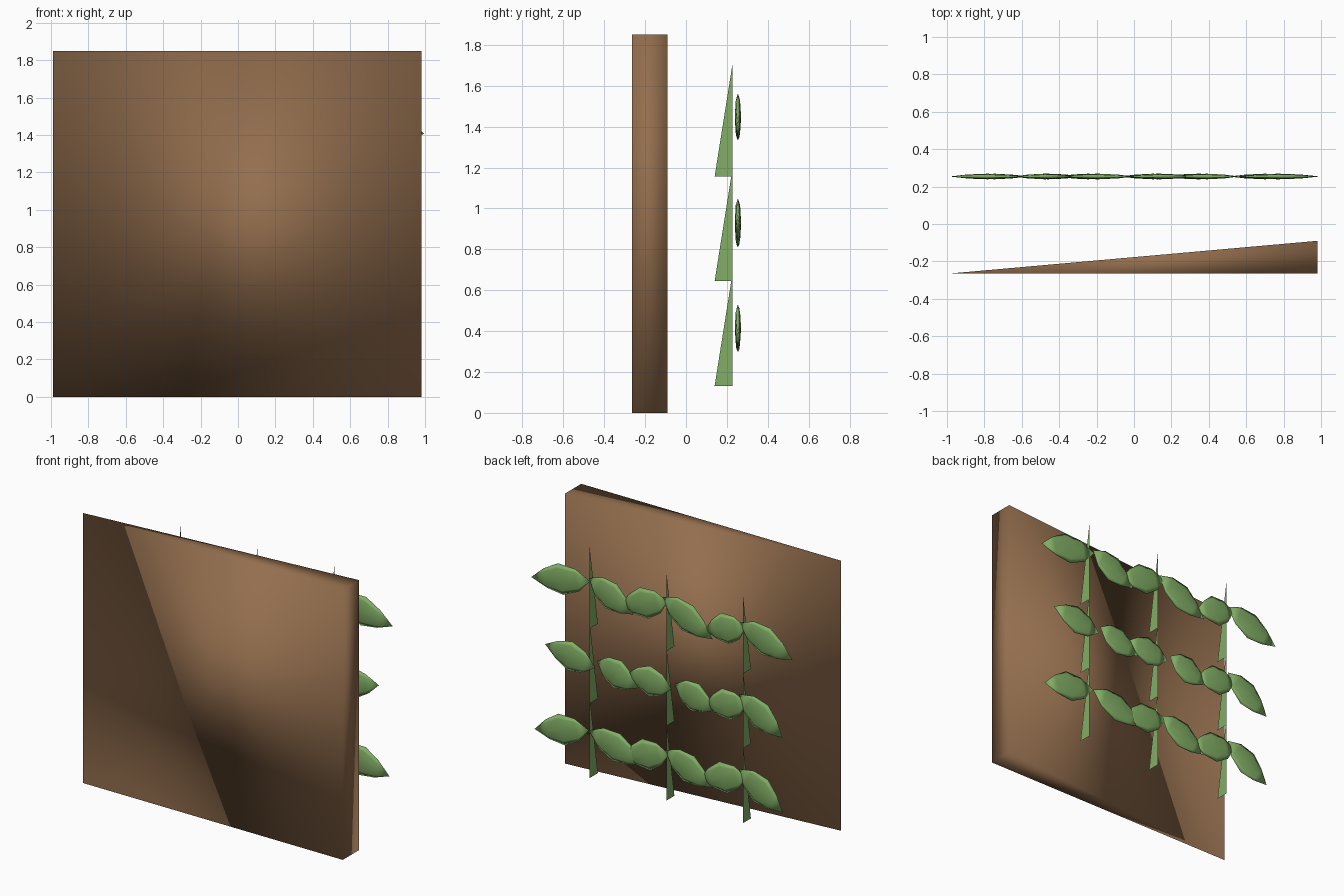
import bpy, math
from mathutils import Vector

if "Cube" in bpy.data.objects:
    bpy.data.objects.remove(bpy.data.objects["Cube"])


def material(name, rgb):
    m = bpy.data.materials.new(name)
    m.diffuse_color = (*rgb, 1)
    m.use_nodes = True
    m.node_tree.nodes["Principled BSDF"].inputs["Base Color"].default_value = m.diffuse_color
    return m


def make(name, verts, faces, mat, smooth=False):
    me = bpy.data.meshes.new(name)
    me.from_pydata(verts, [], faces)
    me.materials.append(mat)
    for p in me.polygons:
        p.use_smooth = smooth
    ob = bpy.data.objects.new(name, me)
    bpy.context.collection.objects.link(ob)
    return ob


BROWN = material("wood", (0.29, 0.155, 0.075))
GREEN = material("leaf_green", (0.22, 0.42, 0.13))

# Wedge-shaped backing wall, tapering to an edge on the left
plan = [(-0.99, -0.265), (0.98, -0.265), (0.98, -0.09)]
wall = [(x, y, z) for z in (0, 1.85) for x, y in plan]
make("wall", wall, [(2, 1, 0), (3, 4, 5), (0, 1, 4, 3), (1, 2, 5, 4), (2, 0, 3, 5)],
     BROWN, True)

COLUMNS = (0.57, -0.01, -0.59)
ROWS = (0.132, 0.644, 1.156)

# Thin triangular stem blades, three stacked in each column
for x in COLUMNS:
    for z in ROWS:
        make("stem", [(x, 0.14, z), (x, 0.228, z), (x, 0.228, z + 0.555)],
             [(0, 1, 2)], GREEN)

# Leaf cross-sections along its length: position, half width, half thickness
SECTIONS = [(0.22, 0.075, 0.010), (0.5, 0.105, 0.015), (0.76, 0.065, 0.011)]
SIDES = 8


def leaf(base, tip):
    b, t = (Vector((p[0], 0.254, p[1])) for p in (base, tip))
    along = t - b
    across = Vector((-along.z, 0, along.x)).normalized()
    verts = [b]
    for f, w, h in SECTIONS:
        for k in range(SIDES):
            a = 2 * math.pi * k / SIDES
            verts.append(b + along * f + across * (w * math.cos(a))
                         + Vector((0, h * math.sin(a), 0)))
    verts.append(t)
    end, faces = len(verts) - 1, []
    for k in range(SIDES):
        n = (k + 1) % SIDES
        faces.append((0, 1 + k, 1 + n))
        for r in range(len(SECTIONS) - 1):
            o = 1 + r * SIDES
            faces.append((o + k, o + SIDES + k, o + SIDES + n, o + n))
        o = 1 + (len(SECTIONS) - 1) * SIDES
        faces.append((o + k, end, o + n))
    make("leaf", verts, faces, GREEN, True)


# Six leaves per row: start x, end x, start height, end height above the blade foot
LEAVES = [
    [(0.56, 0.97, .34, .24), (0.56, 0.14, .34, .22), (-0.05, 0.30, .34, .24),
     (-0.02, -0.38, .36, .20), (-0.64, -0.28, .34, .24), (-0.58, -0.91, .38, .17)],
    [(0.51, 0.89, .27, .33), (0.50, 0.18, .32, .22), (-0.07, 0.27, .28, .30),
     (-0.09, -0.40, .32, .22), (-0.64, -0.32, .33, .24), (-0.58, -0.91, .38, .17)],
    [(0.55, 0.995, .34, .25), (0.56, 0.22, .36, .20), (-0.04, 0.32, .36, .24),
     (0.00, -0.38, .38, .19), (-0.63, -0.32, .34, .24), (-0.58, -0.985, .36, .21)],
]
for z, row in zip(ROWS, LEAVES):
    for x0, x1, z0, z1 in row:
        leaf((x0, z + z0), (x1, z + z1))

# Make all leaf normals face outward
import bmesh
for ob in bpy.data.objects:
    if ob.name.startswith(("leaf", "wall")):
        bm = bmesh.new()
        bm.from_mesh(ob.data)
        bmesh.ops.recalc_face_normals(bm, faces=bm.faces)
        bm.to_mesh(ob.data)
        bm.free()
